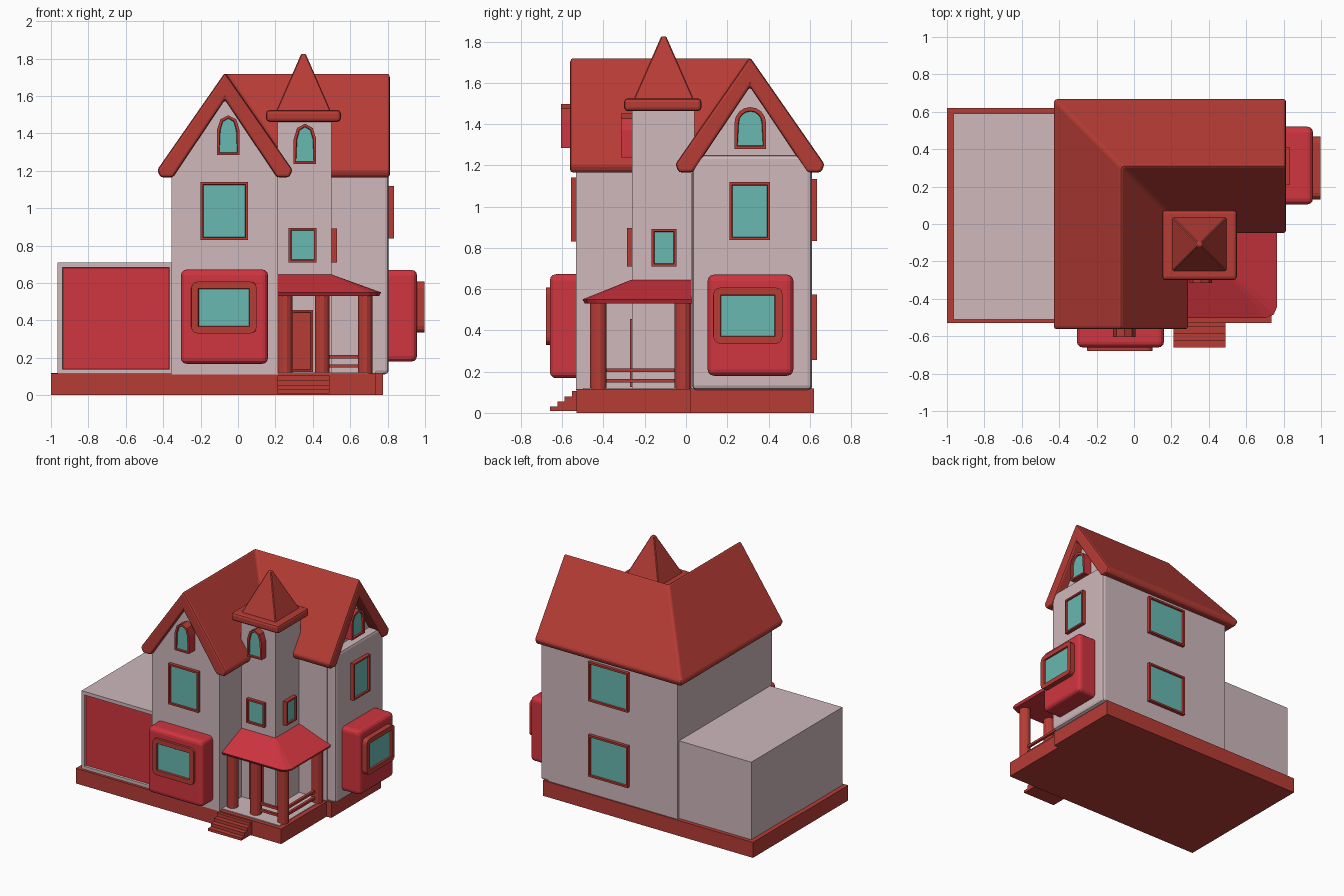
import bpy, bmesh, math
from mathutils import Vector

if "Cube" in bpy.data.objects:
    bpy.data.objects.remove(bpy.data.objects["Cube"])


def material(name, rgb):
    m = bpy.data.materials.new(name)
    m.diffuse_color = (*rgb, 1)
    m.use_nodes = True
    m.node_tree.nodes["Principled BSDF"].inputs["Base Color"].default_value = m.diffuse_color
    return m


PINK = material("pale pink wall", (0.62, 0.48, 0.50))
BRICK = material("brick red", (0.47, 0.045, 0.036))
RED = material("bright red", (0.63, 0.035, 0.05))
GLASS = material("teal glass", (0.14, 0.48, 0.44))


def finish(name, bm, mats, bevel=0, seg=2):
    me = bpy.data.meshes.new(name)
    bm.normal_update()
    bm.to_mesh(me)
    bm.free()
    ob = bpy.data.objects.new(name, me)
    bpy.context.collection.objects.link(ob)
    for m in mats:
        me.materials.append(m)
    if bevel:
        mod = ob.modifiers.new("bevel", "BEVEL")
        mod.width, mod.segments, mod.limit_method = bevel, seg, 'ANGLE'
    return ob


def loft(rings):
    """Closed skin through rings of equal vertex count, capped at both ends."""
    bm = bmesh.new()
    vs = [[bm.verts.new(p) for p in r] for r in rings]
    n = len(rings[0])
    for a, b in zip(vs, vs[1:]):
        for i in range(n):
            bm.faces.new((a[i], a[(i + 1) % n], b[(i + 1) % n], b[i]))
    bm.faces.new(vs[0])
    front = bm.faces.new(vs[-1])
    bmesh.ops.recalc_face_normals(bm, faces=bm.faces)
    return bm, front


def rect(a0, a1, b0, b1):
    return [(a0, b0), (a1, b0), (a1, b1), (a0, b1)]


def box(name, x0, x1, y0, y1, z0, z1, mat, bevel=0, seg=2):
    bm, _ = loft([[(x, y, z) for x, y in rect(x0, x1, y0, y1)] for z in (z0, z1)])
    return finish(name, bm, [mat], bevel, seg)


# facing of a wall -> maps (along, up, distance out) into space
PLACE = {
    'front': lambda a, z, d: (a, -d, z),
    'back': lambda a, z, d: (a, d, z),
    'right': lambda a, z, d: (d, a, z),
}


def panel(name, face, start, end, pts, border, frame=BRICK, pane=GLASS, side=None,
          recess=0.012, bevel=0):
    """Extruded outline whose front is inset and sunk to form a pane."""
    put = PLACE[face]
    bm, front = loft([[put(a, z, d) for a, z in pts] for d in (start, end)])
    bm.normal_update()
    n = front.normal.copy()
    if side:
        for f in bm.faces:
            if abs(f.normal.dot(n)) < 0.1 and abs(f.normal.z) < 0.3:
                f.material_index = 2
    bmesh.ops.inset_region(bm, faces=[front], thickness=border, depth=0)
    bmesh.ops.inset_region(bm, faces=[front], thickness=0.003, depth=-recess)
    front.material_index = 1
    return finish(name, bm, [frame, pane, side or frame], bevel)


def arch(a0, a1, z0, z1, spring, n):
    c, r = (a0 + a1) / 2, (a1 - a0) / 2
    top = [(c + r * math.cos(math.pi * i / n), spring + (z1 - spring) * math.sin(math.pi * i / n))
           for i in range(n + 1)]
    return [(a0, z0), (a1, z0)] + top


def rounded(a0, a1, z0, z1, r):
    pts = []
    for cx, cz, q in ((a1 - r, z1 - r, 0), (a0 + r, z1 - r, 1), (a0 + r, z0 + r, 2), (a1 - r, z0 + r, 3)):
        for i in range(4):
            t = math.pi / 2 * (q + i / 3)
            pts.append((cx + r * math.cos(t), cz + r * math.sin(t)))
    return pts


# plinth, porch floor and steps
box("main_plinth", -1, 0.775, 0.02, 0.62, 0, 0.118, BRICK)
box("front_plinth", -1, 0.735, -0.53, 0.03, 0, 0.115, BRICK)
box("porch_floor", 0.215, 0.70, -0.50, 0.03, 0.11, 0.121, PINK)
for i in range(4):
    box(f"step_{i + 1}", 0.21, 0.49, -0.66 + 0.036 * i, -0.52, 0.01, 0.03 + 0.025 * i, BRICK)

# garage with sunken door
panel("garage", 'front', -0.59, 0.51, rect(-0.965, -0.34, 0.112, 0.71), 0.038,
      frame=PINK, pane=RED, recess=0.015)

# house walls
RX, RY = -0.07, 0.31  # ridge lines of the two wings
gable = [(-0.285, 0.112), (0.285, 0.112), (0.285, 1.18), (0, 1.60), (-0.285, 1.18)]
bm, _ = loft([[(RX + u, y, z) for u, z in gable] for y in (-0.533, 0.25)])
finish("front_wing_wall", bm, [PINK])
bm, _ = loft([[(x, RY + u, z) for u, z in gable] for x in (0.0, 0.735)])
finish("right_wing_wall", bm, [PINK])
box("back_wall", -0.355, 0.735, 0.1, 0.61, 0.112, 1.18, PINK)
box("right_end_wall", 0.70, 0.805, 0.03, 0.61, 0.112, 1.25, PINK, 0.02)

# L-shaped mitred roof
prof = [(0, 1.725), (0.362, 1.205), (0.345, 1.165), (0.278, 1.165), (0, 1.58)]
prof += [(-u, z) for u, z in reversed(prof[1:4])]
prof = prof[:5] + prof[5:]
bm, _ = loft([[(RX + u, -0.562, z) for u, z in prof],
              [(RX + u, RY - u, z) for u, z in prof],
              [(0.812, RY - u, z) for u, z in prof]])
finish("main_roof", bm, [BRICK], 0.014)

# tower with cap and spire
box("tower", 0.21, 0.50, -0.262, 0.04, 0.112, 1.47, PINK)
box("tower_cap", 0.15, 0.55, -0.30, 0.075, 1.462, 1.525, BRICK, 0.018)
TX, TY = 0.35, -0.108
bm, _ = loft([[(TX + s * a, TY + s * b, z) for a, b in rect(-1, 1, -1, 1)]
              for s, z in ((0.148, 1.515), (0.012, 1.825))])
finish("tower_spire", bm, [BRICK], 0.005, 1)

# porch roof: slopes from the tower down to the eaves, cut outer corner
def porch_ring(x, y, c, z):
    return [(0.21, 0.04, z), (0.21, y, z), (x - c, y, z), (x - c * 0.3, y + c * 0.3, z),
            (x, y + c, z), (x, 0.04, z)]


bm, _ = loft([porch_ring(0.755, -0.49, 0.06, 0.53), porch_ring(0.765, -0.502, 0.06, 0.55),
              porch_ring(0.502, -0.265, 0.01, 0.645)])
finish("porch_roof", bm, [RED])

# porch columns
for i, (x, y) in enumerate(((0.252, -0.425), (0.45, -0.425), (0.68, -0.425), (0.68, -0.015))):
    ring = [(x + 0.041 * math.cos(t), y + 0.041 * math.sin(t))
            for t in (math.pi * (k + 0.5) / 6 for k in range(12))]
    bm, _ = loft([[(a, b, z) for a, b in ring] for z in (0.112, 0.54)])
    finish(f"porch_column_{i + 1}", bm, [BRICK])

# porch rails
for i, z in enumerate((0.155, 0.205)):
    box(f"side_rail_{i + 1}", 0.67, 0.69, -0.42, -0.02, z - 0.008, z + 0.01, BRICK)
    box(f"front_rail_{i + 1}", 0.46, 0.68, -0.435, -0.415, z - 0.008, z + 0.01, BRICK)

# front door
panel("front_door", 'front', 0.25, 0.272, rect(0.285, 0.40, 0.125, 0.455), 0.015, pane=BRICK, recess=0.005)

# bay windows
box("front_bay", -0.305, 0.16, -0.66, -0.50, 0.168, 0.672, RED, 0.03, 3)
panel("front_bay_window", 'front', 0.64, 0.678, rounded(-0.25, 0.10, 0.33, 0.608, 0.035), 0.038, bevel=0.008)
box("right_bay", 0.78, 0.957, 0.105, 0.52, 0.18, 0.67, RED, 0.03, 3)
panel("right_bay_window", 'right', 0.94, 0.997, rounded(0.132, 0.468, 0.335, 0.608, 0.035), 0.036, bevel=0.008)

# framed rectangular windows
for name, face, wall, out, r, b in (
        ("front_upper_window", 'front', 0.52, 0.558, (-0.2, 0.053, 0.83, 1.14), 0.018),
        ("tower_front_window", 'front', 0.25, 0.287, (0.27, 0.42, 0.71, 0.895), 0.018),
        ("tower_right_window", 'right', 0.49, 0.53, (-0.168, -0.045, 0.71, 0.892), 0.018),
        ("right_upper_window", 'right', 0.79, 0.833, (0.21, 0.408, 0.838, 1.118), 0.018),
        ("back_upper_window", 'back', 0.60, 0.635, (0.05, 0.385, 0.833, 1.133), 0.02),
        ("back_lower_window", 'back', 0.60, 0.635, (0.05, 0.385, 0.257, 0.575), 0.02)):
    panel(name, face, wall, out, rect(*r), b)

# arched attic windows
panel("front_attic_window", 'front', 0.52, 0.605, arch(-0.112, 0.008, 1.285, 1.497, 1.42, 4), 0.015, side=RED)
panel("tower_attic_window", 'front', 0.25, 0.315, arch(0.298, 0.418, 1.237, 1.452, 1.37, 4), 0.015, side=RED)
panel("right_attic_window", 'right', 0.72, 0.80, arch(0.235, 0.388, 1.28, 1.482, 1.405, 8), 0.018, side=RED)
